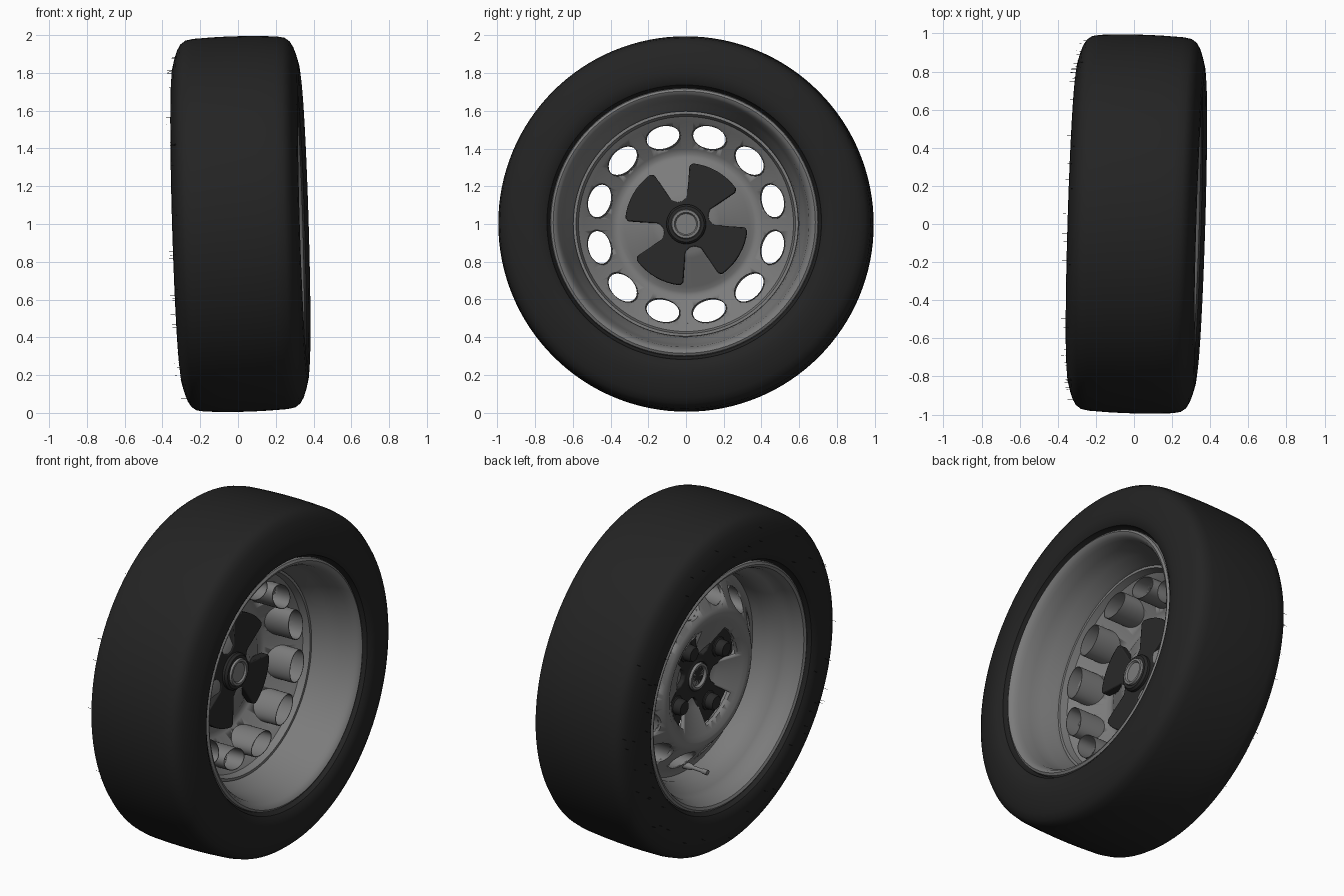
import bpy, bmesh, math, random
from mathutils import Matrix, Vector

if "Cube" in bpy.data.objects:
    bpy.data.objects.remove(bpy.data.objects["Cube"])

random.seed(4)
# Wheel axis runs along local x, then the whole wheel is slightly tilted
TILT = (Matrix.Translation((0.0125, 0, 1.0)) @ Matrix.Rotation(-0.03, 4, 'Z')
        @ Matrix.Rotation(-0.03, 4, 'Y'))


def material(name, v):
    m = bpy.data.materials.new(name)
    m.diffuse_color = (v, v, v, 1)
    m.use_nodes = True
    m.node_tree.nodes["Principled BSDF"].inputs["Base Color"].default_value = m.diffuse_color
    return m


RUBBER = material("rubber", 0.017)
STEEL = material("steel", 0.2)
DARK = material("dark_metal", 0.022)


def finish(name, bm, mat, angle=35):
    bmesh.ops.remove_doubles(bm, verts=bm.verts, dist=1e-5)
    bmesh.ops.recalc_face_normals(bm, faces=bm.faces)
    me = bpy.data.meshes.new(name)
    bm.to_mesh(me)
    bm.free()
    ob = bpy.data.objects.new(name, me)
    bpy.context.collection.objects.link(ob)
    ob.matrix_world = TILT
    me.materials.append(mat)
    bpy.ops.object.select_all(action='DESELECT')
    ob.select_set(True)
    bpy.context.view_layer.objects.active = ob
    bpy.ops.object.shade_smooth_by_angle(angle=math.radians(angle))
    return ob


def lathe(bm, profile, segs=96, closed=False, local=Matrix()):
    """Revolve (x, radius) points around the x axis."""
    rings = [[bm.verts.new(local @ Vector((x, r * math.cos(2 * math.pi * k / segs),
                                           r * math.sin(2 * math.pi * k / segs))))
              for k in range(segs)] for x, r in profile]
    n = len(rings)
    for i in range(n if closed else n - 1):
        a, b = rings[i], rings[(i + 1) % n]
        for k in range(segs):
            j = (k + 1) % segs
            bm.faces.new((a[k], a[j], b[j], b[k]))


def lathed(name, profile, mat, **kw):
    bm = bmesh.new()
    lathe(bm, profile, **kw)
    return finish(name, bm, mat)


def polar(deg, r, x=0.0):
    """Place on the wheel face: local y radial, local z tangential."""
    return (Matrix.Rotation(math.radians(deg), 4, 'X')
            @ Matrix.Translation((x, r, 0)))


def prism(bm, outline, x, depth):
    """Extrude an outline of (degrees, radius) points along the axle."""
    face = bm.faces.new([bm.verts.new(polar(a, r, x).translation) for a, r in outline])
    ext = bmesh.ops.extrude_face_region(bm, geom=[face])
    bmesh.ops.translate(bm, vec=(depth, 0, 0),
                        verts=[v for v in ext["geom"] if isinstance(v, bmesh.types.BMVert)])


def cut(target, cutter):
    cutter.hide_render = True
    mod = target.modifiers.new("cut", 'BOOLEAN')
    mod.operation, mod.solver, mod.object = 'DIFFERENCE', 'EXACT', cutter
    bpy.context.view_layer.objects.active = target
    bpy.ops.object.modifier_apply(modifier="cut")
    bpy.data.objects.remove(cutter)


# Tyre: mirrored outer section and inner liner
half = [(0.27, 0.705), (0.285, 0.72), (0.318, 0.728), (0.332, 0.75), (0.338, 0.79),
        (0.333, 0.84), (0.32, 0.89), (0.306, 0.93), (0.288, 0.96), (0.262, 0.979),
        (0.22, 0.987), (0.12, 0.992), (0.04, 0.994)]
liner = [(0.20, 0.95), (0.28, 0.88), (0.28, 0.78)]
section = (half + [(-x, r) for x, r in reversed(half)]
           + [(-x, r) for x, r in reversed(liner)] + liner)
lathed("tyre", section, RUBBER, segs=128, closed=True)

# Rubber moulding hairs on the outer sidewall
bm = bmesh.new()
for i in range(60):
    (x0, r0), (x1, r1) = random.choice(list(zip(half[3:8], half[4:9])))
    t = random.random()
    place = polar(random.uniform(0, 360), r0 + (r1 - r0) * t, -(x0 + (x1 - x0) * t))
    lathe(bm, [(0.005, 0.0012), (-0.028, 0.001), (-0.028, 0)], 4, local=place)
finish("tyre_hairs", bm, RUBBER)

# Rim barrel with rolled lips
inner = [(-0.285, 0.712), (-0.302, 0.708), (-0.31, 0.695), (-0.302, 0.68), (-0.28, 0.67),
         (-0.255, 0.66), (-0.21, 0.652), (-0.19, 0.635), (-0.15, 0.61), (-0.10, 0.594),
         (0.0, 0.594), (0.06, 0.605), (0.13, 0.632), (0.20, 0.648), (0.265, 0.66),
         (0.285, 0.67), (0.302, 0.68), (0.31, 0.695), (0.302, 0.708), (0.285, 0.712)]
outer = [(0.26, 0.69), (0.13, 0.66), (0.0, 0.615), (-0.12, 0.615), (-0.26, 0.69)]
lathed("rim", inner + outer, STEEL, closed=True)

# Wheel disc: dished centre, raised ridge, sloping outer band and flange
disc = lathed("wheel_disc", [
    (-0.065, 0), (-0.065, 0.15), (-0.085, 0.18), (-0.15, 0.33), (-0.165, 0.355),
    (-0.168, 0.375), (-0.158, 0.40), (-0.04, 0.545), (-0.025, 0.57), (-0.02, 0.597),
    (0.04, 0.597), (0.04, 0.582), (0.0, 0.57), (-0.017, 0.545), (-0.135, 0.40),
    (-0.145, 0.375), (-0.143, 0.355), (-0.128, 0.33), (-0.063, 0.18), (-0.045, 0.15),
    (-0.045, 0)], STEEL)

# Twelve oval openings
OVAL = Matrix.Diagonal((1, 0.06, 0.09, 1))
spots = [polar(15 + 30 * k, 0.475) @ OVAL for k in range(12)]
bm = bmesh.new()
for s in spots:
    lathe(bm, [(-0.3, 0), (-0.3, 1), (0.1, 1), (0.1, 0)], 32, local=s)
cut(disc, finish("hole_cutter", bm, STEEL))

# Four windows in the dished centre, leaving four arms
LOBES = [60 + 90 * k for k in range(4)]
bm = bmesh.new()
for c in LOBES:
    arc = [-24 + 8 * i for i in range(7)]
    prism(bm, [(c + a, 0.30) for a in arc] + [(c + a, 0.165) for a in reversed(arc)],
          -0.3, 0.5)
cut(disc, finish("window_cutter", bm, STEEL))

# Flanged collars behind the openings, sheared at the root to follow the slope
bm = bmesh.new()
for s in spots:
    lathe(bm, [(-0.10, 1.0), (0.04, 1.0), (0.04, 1.05), (-0.10, 1.05)], 32,
          closed=True, local=s)
    bm.verts.ensure_lookup_table()
for v in bm.verts:
    if v.co.x < 0:
        v.co.x = -0.09 + 0.81 * (math.hypot(v.co.y, v.co.z) - 0.475)
finish("hole_collars", bm, STEEL)

# Four-lobed dark centre plate
bm = bmesh.new()
outline = []
for c in LOBES:
    outline += [(c - 28, 0.15), (c - 27, 0.31)]
    outline += [(c - 24 + 6 * i, 0.325) for i in range(9)]
    outline += [(c + 27, 0.31), (c + 28, 0.15), (c + 38, 0.125), (c + 52, 0.125)]
prism(bm, outline, -0.09, 0.05)
plate = finish("centre_plate", bm, DARK, 30)
bev = plate.modifiers.new("bevel", 'BEVEL')
bev.width, bev.segments = 0.006, 2

# Hub boss, its ring and cap
lathed("hub_ring", [(-0.085, 0.075), (-0.095, 0.085), (-0.09, 0.10), (-0.05, 0.105),
                    (-0.025, 0.105), (-0.012, 0.095), (-0.012, 0.078)],
       DARK, segs=48, closed=True)
lathed("hub_cap", [(-0.09, 0), (-0.09, 0.055), (-0.105, 0.062), (-0.105, 0.075),
                   (-0.085, 0.08), (-0.015, 0.08), (0.0, 0.075), (0.0, 0.062),
                   (-0.01, 0.055), (-0.01, 0)], STEEL, segs=48)

# Wheel bolts on the outer side
bm = bmesh.new()
for c in LOBES:
    lathe(bm, [(-0.08, 0.06), (-0.095, 0.055), (-0.10, 0.047), (-0.135, 0.045),
               (-0.145, 0.038), (-0.145, 0)], 24, local=polar(c, 0.215))
finish("wheel_bolts", bm, DARK)

# Valve stem near the bottom of the outer dish
bm = bmesh.new()
lathe(bm, [(-0.03, 0.022), (-0.08, 0.018), (-0.09, 0.011), (-0.16, 0.011), (-0.16, 0.015),
           (-0.19, 0.015), (-0.19, 0)], 16, local=polar(-88, 0.545))
finish("valve_stem", bm, STEEL)
